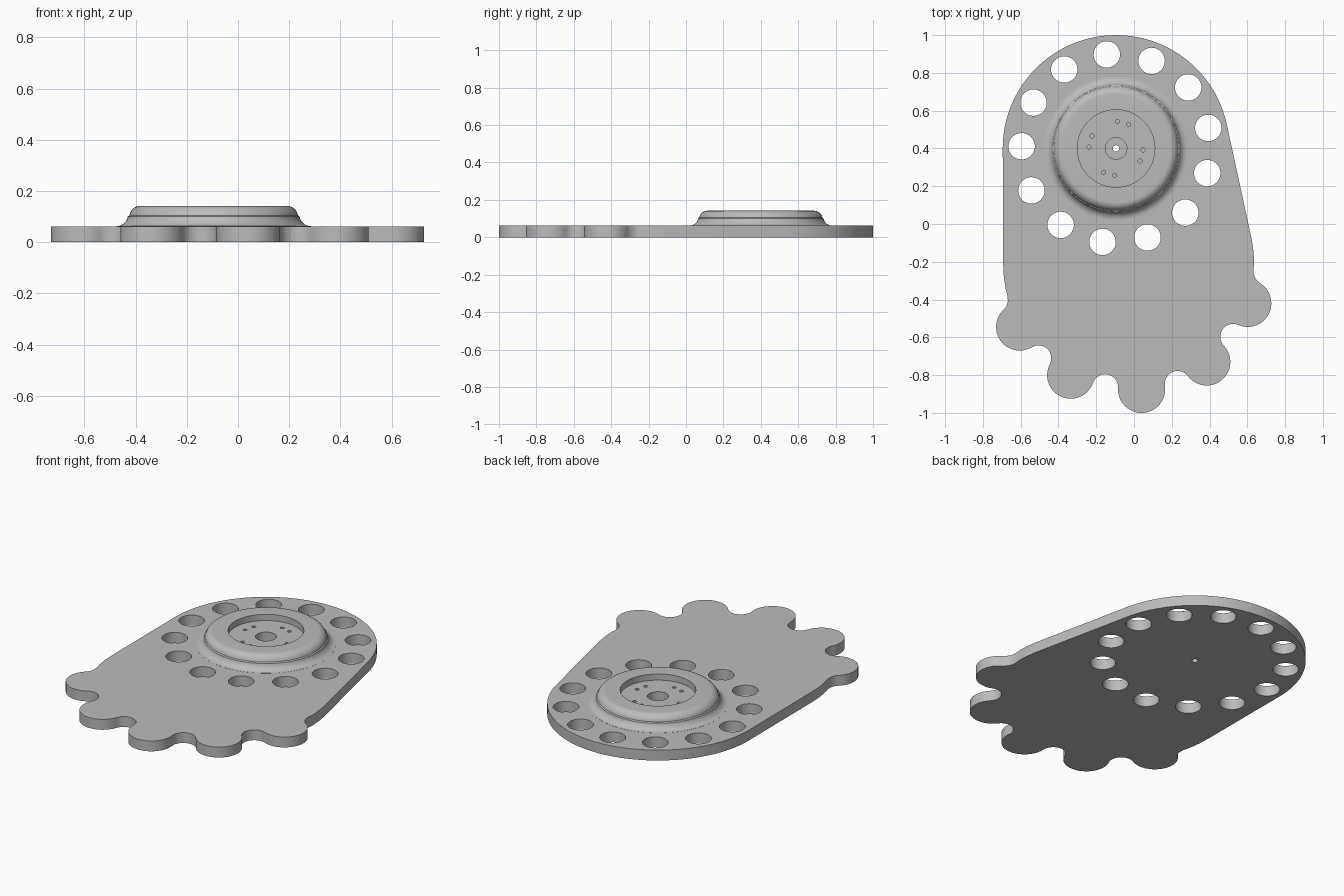
import bpy, bmesh
from math import sin, cos, pi, radians, atan2, degrees, sqrt
from mathutils import Vector, Matrix

cube = bpy.data.objects.get("Cube")
if cube:
    bpy.data.objects.remove(cube, do_unlink=True)

HUB = Vector((-0.095, 0.4))
PLATE_TOP, DOME_TOP = 0.062, 0.142

grey = bpy.data.materials.new("plain grey")
grey.use_nodes = True
grey.diffuse_color = (0.5, 0.5, 0.5, 1)
grey.node_tree.nodes["Principled BSDF"].inputs["Base Color"].default_value = (0.5, 0.5, 0.5, 1)


def make_object(name, bm):
    bmesh.ops.recalc_face_normals(bm, faces=bm.faces)
    mesh = bpy.data.meshes.new(name)
    bm.to_mesh(mesh)
    bm.free()
    mesh.materials.append(grey)
    ob = bpy.data.objects.new(name, mesh)
    bpy.context.collection.objects.link(ob)
    return ob


def arc(centre, radius, start, end, steps):
    """Points on an arc, angles in degrees."""
    angles = [radians(start + (end - start) * i / steps) for i in range(steps + 1)]
    return [Vector((centre[0] + radius * cos(a), centre[1] + radius * sin(a))) for a in angles]


def lathe(name, profile, steps=96):
    """Closed solid turned about the hub axis, from (radius, height) points."""
    bm = bmesh.new()
    rings = []
    for r, z in profile:
        rings.append([bm.verts.new((HUB.x + r * cos(2 * pi * i / steps),
                                    HUB.y + r * sin(2 * pi * i / steps), z)) for i in range(steps)])
    for a, b in zip(rings, rings[1:]):
        for i in range(steps):
            j = (i + 1) % steps
            bm.faces.new((a[i], a[j], b[j], b[i]))
    bm.faces.new(rings[0])
    bm.faces.new(rings[-1])
    return make_object(name, bm)


def angle_of(v):
    return degrees(atan2(v.y, v.x))


# Plate outline: round end, left side, scalloped end, right side
LOBE, NOTCH = 0.125, 0.068
lobes = [Vector(p) for p in ((-0.605, -0.545), (-0.335, -0.8), (0.04, -0.875),
                             (0.385, -0.73), (0.602, -0.42))]
outline = arc(HUB, 0.6, 12.3, 180, 80)
outline += [Vector(p) for p in ((-0.693, -0.2), (-0.69, -0.27), (-0.682, -0.33),
                                (-0.669, -0.385), (-0.668, -0.41), (-0.673, -0.43))]
start = 129
for k, c in enumerate(lobes):
    if k == len(lobes) - 1:
        outline += arc(c, LOBE, start, 61 + 360 * (start > 61), 24)
        break
    # Notch circle touching this lobe and the next
    span = lobes[k + 1] - c
    outward = Vector((span.y, -span.x)).normalized()
    drop = sqrt(max((LOBE + NOTCH) ** 2 - (span.length / 2) ** 2, 0))
    n = (c + lobes[k + 1]) / 2 + outward * drop
    end = angle_of(n - c)
    while end < start:
        end += 360
    outline += arc(c, LOBE, start, end, 24)
    n_start, n_end = angle_of(c - n), angle_of(lobes[k + 1] - n)
    while n_end > n_start:
        n_end -= 360
    outline += arc(n, NOTCH, n_start, n_end, 16)[1:-1]
    start = angle_of(n - lobes[k + 1])
outline += [Vector(p) for p in ((0.643, -0.288), (0.634, -0.268), (0.632, -0.25),
                                (0.636, -0.2), (0.633, -0.15), (0.625, -0.09))]

bm = bmesh.new()
base = bm.faces.new([bm.verts.new((p.x, p.y, 0)) for p in outline])
top = bmesh.ops.extrude_face_region(bm, geom=[base])
bmesh.ops.translate(bm, vec=(0, 0, PLATE_TOP),
                    verts=[v for v in top["geom"] if isinstance(v, bmesh.types.BMVert)])
plate = make_object("lobed_plate", bm)

# Domed hub with a flared foot and rounded shoulder
profile = [(0.38, 0.03)]
profile += [tuple(p) for p in arc((0.38, 0.1075), 0.045, 270, 190, 10)]
profile += [tuple(p) for p in arc((0.285, DOME_TOP - 0.045), 0.045, 10, 90, 10)]
dome = lathe("dome", profile)

# Stepped recess, bore and centre through hole
recess = lathe("recess_cutter", [(0.017, -0.1), (0.017, 0.035), (0.057, 0.035),
                                 (0.057, 0.105), (0.205, 0.105), (0.205, 0.3)])

# Ring of large holes and pairs of small blind holes
bm = bmesh.new()


def drill(angle, distance, radius, low, high, sides):
    a = radians(angle)
    place = Matrix.Translation((HUB.x + distance * cos(a), HUB.y + distance * sin(a), (low + high) / 2))
    bmesh.ops.create_cone(bm, cap_ends=True, segments=sides, radius1=radius, radius2=radius,
                          depth=high - low, matrix=place)


for i in range(13):
    drill(95.6 + i * 360 / 13, 0.5, 0.07, -0.1, 0.3, 48)
for i in range(4):
    for offset in (62.5, 87):
        drill(offset + 90 * i, 0.143, 0.011, 0.05, 0.2, 20)
holes = make_object("hole_cutter", bm)

# Join the dome and cut the holes
bpy.ops.object.select_all(action="DESELECT")
bpy.context.view_layer.objects.active = plate
plate.select_set(True)
for tool, operation in ((dome, "UNION"), (recess, "DIFFERENCE"), (holes, "DIFFERENCE")):
    tool.hide_render = True
    mod = plate.modifiers.new(tool.name, "BOOLEAN")
    mod.operation, mod.solver, mod.object = operation, "EXACT", tool
    bpy.ops.object.modifier_apply(modifier=mod.name)
    bpy.data.objects.remove(tool, do_unlink=True)

bpy.ops.object.shade_smooth_by_angle(angle=radians(35))
